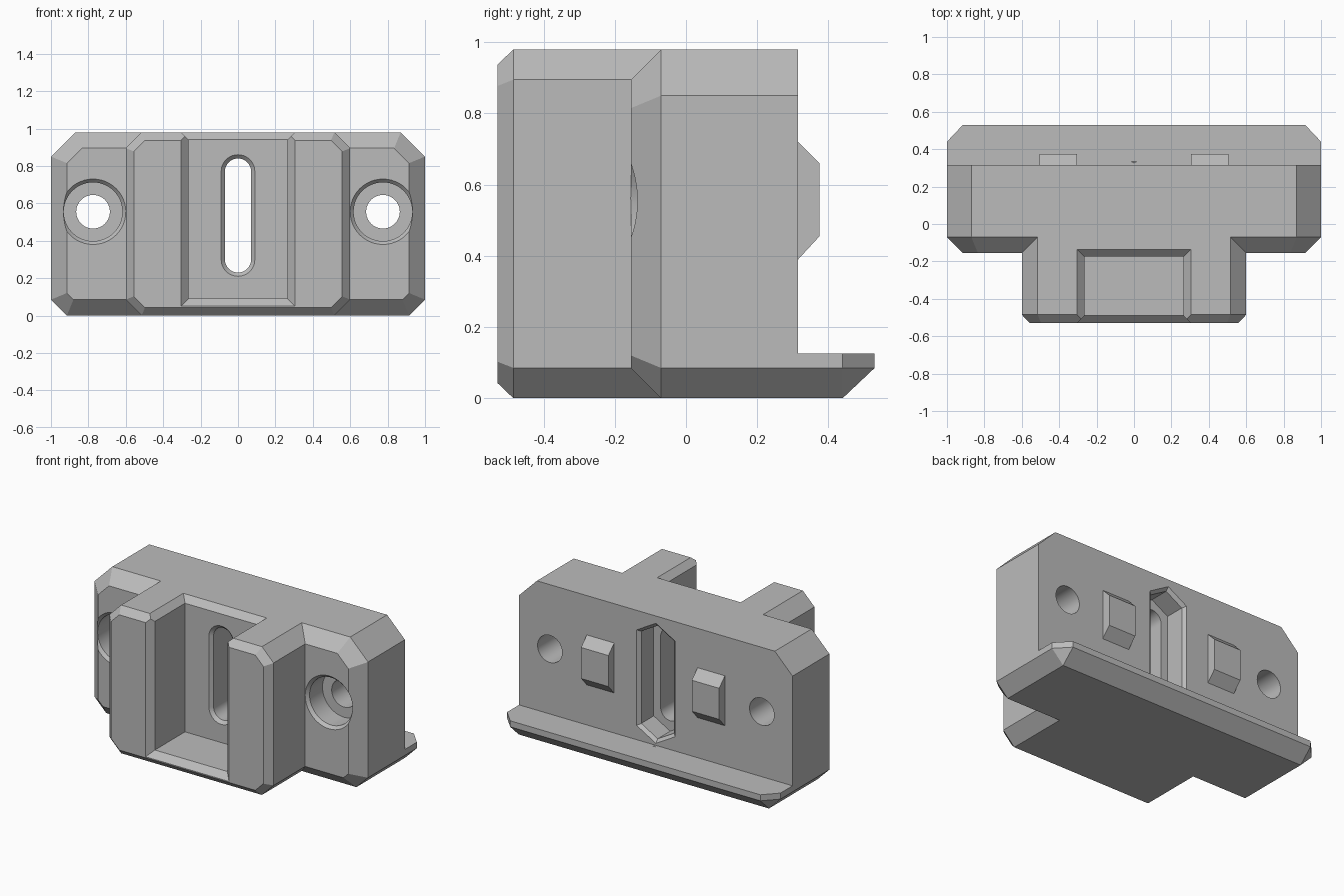
import bpy, bmesh
from math import sin, cos, pi

cube = bpy.data.objects.get("Cube")
if cube:
    bpy.data.objects.remove(cube, do_unlink=True)

grey = bpy.data.materials.new("plain_grey")
grey.use_nodes = True
COLOUR = (0.5, 0.5, 0.5, 1)
grey.diffuse_color = COLOUR
grey.node_tree.nodes["Principled BSDF"].inputs["Base Color"].default_value = COLOUR


def hull(name, points):
    """Convex solid around the points, with flat areas merged."""
    bm = bmesh.new()
    for p in points:
        bm.verts.new(p)
    bmesh.ops.remove_doubles(bm, verts=bm.verts[:], dist=1e-5)
    res = bmesh.ops.convex_hull(bm, input=bm.verts[:])
    loose = {g for g in res["geom_interior"] + res["geom_unused"]
             if isinstance(g, bmesh.types.BMVert)}
    bmesh.ops.delete(bm, geom=list(loose), context='VERTS')
    bmesh.ops.dissolve_limit(bm, angle_limit=0.005, verts=bm.verts[:], edges=bm.edges[:])
    bmesh.ops.recalc_face_normals(bm, faces=bm.faces[:])
    mesh = bpy.data.meshes.new(name)
    bm.to_mesh(mesh)
    bm.free()
    mesh.materials.append(grey)
    ob = bpy.data.objects.new(name, mesh)
    bpy.context.collection.objects.link(ob)
    return ob


def box(x, y, z):
    return [(a, b, c) for a in x for b in y for c in z]


def stack(*sections):
    """Join (y, outline) sections, each outline given as x, z pairs."""
    return [(x, y, z) for y, outline in sections for x, z in outline]


def plate(half, top_cut, low_cut, inset=0.0):
    """Rectangle outline with cut corners, inset evenly."""
    k = inset * 0.414
    top, side = 0.98 - inset, half - inset
    right = [(side, 0.98 - top_cut - k), (half - top_cut - k, top),
             (side, low_cut + k), (half - low_cut - k, inset)]
    return right + [(-x, z) for x, z in right]


def rounded(x, z_low, z_high, r, sides=48, turn=0.0):
    """Outline around one centre, or two stacked centres."""
    ring = [(r * cos(2 * pi * i / sides + turn), r * sin(2 * pi * i / sides + turn))
            for i in range(sides)]
    return [(x + a, z + b) for z in (z_low, z_high) for a, b in ring]


def combine(tool, operation):
    mod = body.modifiers.new("combine", 'BOOLEAN')
    mod.operation, mod.object, mod.solver = operation, tool, 'EXACT'
    bpy.context.view_layer.objects.active = body
    bpy.ops.object.modifier_apply(modifier=mod.name)
    bpy.data.objects.remove(tool, do_unlink=True)


def add(points):
    combine(hull("added_piece", points), 'UNION')


def cut(points):
    combine(hull("cutter", points), 'DIFFERENCE')


# Wide back plate with bevelled front
BEVEL = 0.085
body = hull("mount_body", stack((0.315, plate(1, 0.13, BEVEL)), (-0.07, plate(1, 0.13, BEVEL)),
                                (-0.155, plate(1, 0.13, BEVEL, BEVEL))))

# Foot lip along the back
add(box((-1, 1), (0.2, 0.44), (BEVEL, 0.125)) + box((-0.915, 0.915), (0.53,), (BEVEL, 0.125))
    + box((-0.915, 0.915), (0.2, 0.44), (0,)))

# Front block
add(stack((0.1, plate(0.6, BEVEL, BEVEL)), (-0.485, plate(0.6, BEVEL, BEVEL)),
          (-0.53, plate(0.6, BEVEL, BEVEL, 0.043))))

# Open pocket with bevelled front and top edges
W, BACK, FLOOR, E = 0.265, -0.175, 0.09, 0.08
cut(box((-W, W), (BACK, -0.8), (FLOOR, 1.2)))
cut(box((-W, W), (-0.49,), (FLOOR, 1.2)) + box((-W - E, W + E), (-0.49 - E,), (FLOOR - E, 1.2)))
cut(box((-W, W), (BACK, -0.8), (0.94,)) + box((-W - E, W + E), (BACK + E, -0.8), (0.94 + E,)))

# Vertical slot and its countersunk rim
LOW, HIGH = 0.3, 0.77
cut(stack((-0.3, rounded(0, LOW, HIGH, 0.07)), (0.5, rounded(0, LOW, HIGH, 0.07))))
cut(stack((-0.195, rounded(0, LOW, HIGH, 0.11)), (-0.155, rounded(0, LOW, HIGH, 0.07))))

# Six-sided nut channel at the back of the slot
cut(stack((0.165, rounded(0, LOW, HIGH, 0.139, 6, pi / 2)),
          (0.5, rounded(0, LOW, HIGH, 0.139, 6, pi / 2))))
cut(stack((0.295, rounded(0, LOW, HIGH, 0.139, 6, pi / 2)),
          (0.335, rounded(0, LOW, HIGH, 0.185, 6, pi / 2))))

for s in (-1, 1):
    # Screw hole, counterbore and rim
    x, z = s * 0.775, 0.555
    cut(stack((-0.3, rounded(x, z, z, 0.09)), (0.5, rounded(x, z, z, 0.09))))
    cut(stack((-0.3, rounded(x, z, z, 0.157)), (0.0, rounded(x, z, z, 0.157))))
    cut(stack((-0.175, rounded(x, z, z, 0.193)), (-0.135, rounded(x, z, z, 0.157))))
    # Wedge-edged locating peg
    peg_x = (s * 0.305, s * 0.505)
    add(box(peg_x, (0.25, 0.315), (0.39, 0.72)) + box(peg_x, (0.375,), (0.455, 0.66)))

# Merge flat areas and keep the bevels crisp
bm = bmesh.new()
bm.from_mesh(body.data)
bmesh.ops.remove_doubles(bm, verts=bm.verts[:], dist=1e-5)
bmesh.ops.dissolve_limit(bm, angle_limit=0.005, verts=bm.verts[:], edges=bm.edges[:])
bm.to_mesh(body.data)
bm.free()
bpy.ops.object.select_all(action='DESELECT')
body.select_set(True)
bpy.context.view_layer.objects.active = body
bpy.ops.object.shade_smooth_by_angle(angle=pi / 6)
